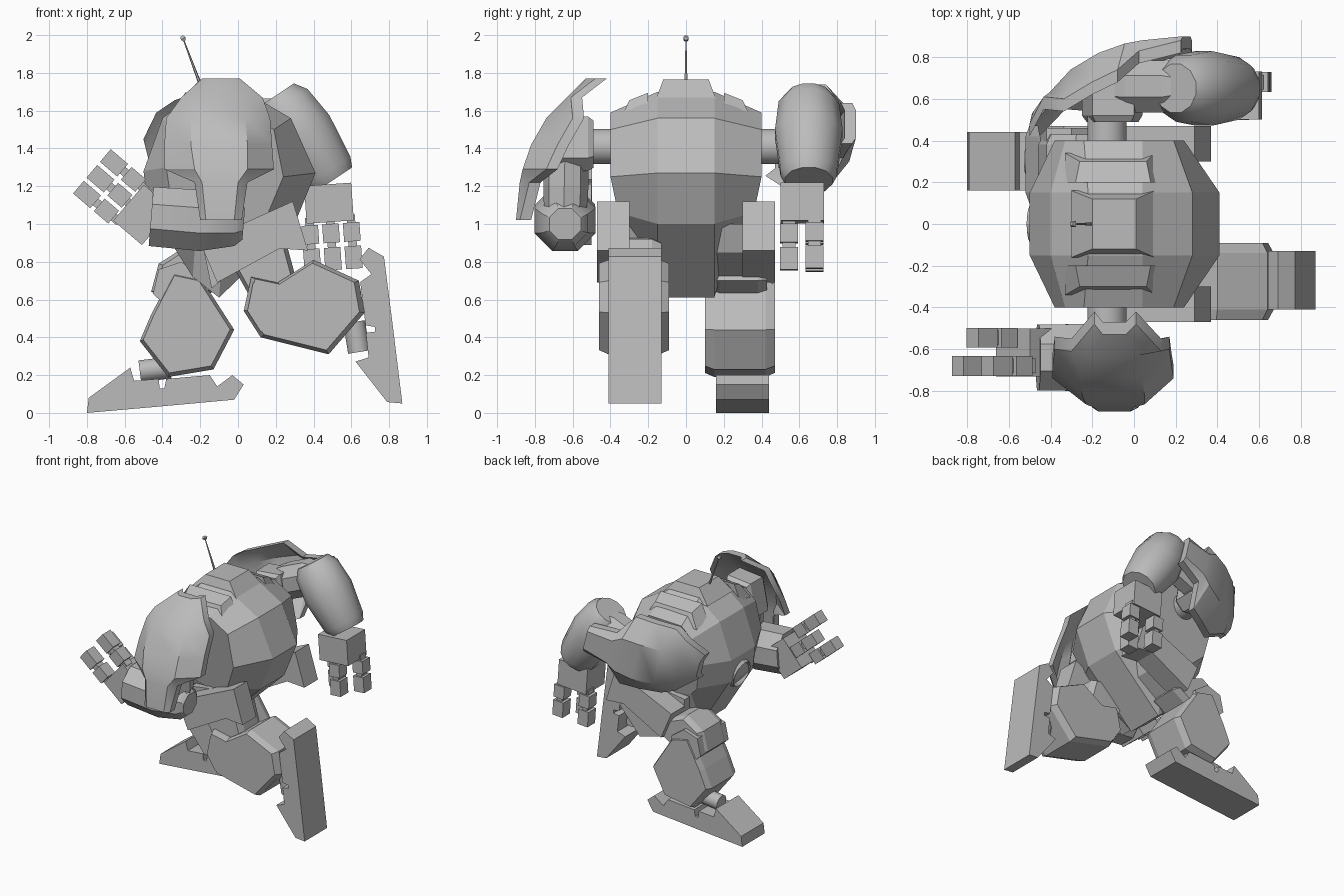
import bpy, bmesh, math
from mathutils import Vector, Matrix

if "Cube" in bpy.data.objects:
    bpy.data.objects.remove(bpy.data.objects["Cube"])

grey = bpy.data.materials.new("armour grey")
grey.use_nodes = True
grey.diffuse_color = (0.5, 0.5, 0.5, 1)
grey.node_tree.nodes["Principled BSDF"].inputs["Base Color"].default_value = (0.5, 0.5, 0.5, 1)


def finish(name, bm, smooth=False):
    bmesh.ops.recalc_face_normals(bm, faces=bm.faces)
    mesh = bpy.data.meshes.new(name)
    bm.to_mesh(mesh)
    bm.free()
    mesh.materials.append(grey)
    ob = bpy.data.objects.new(name, mesh)
    bpy.context.collection.objects.link(ob)
    if smooth:
        bpy.ops.object.select_all(action="DESELECT")
        ob.select_set(True)
        bpy.context.view_layer.objects.active = ob
        bpy.ops.object.shade_smooth_by_angle(angle=math.radians(32))


def loft(name, rings, smooth=False):
    """Skin closed rings of points and cap both ends."""
    bm = bmesh.new()
    rows = [[bm.verts.new(p) for p in ring] for ring in rings]
    n = len(rows[0])
    for a, b in zip(rows, rows[1:]):
        for i in range(n):
            j = (i + 1) % n
            bm.faces.new((a[i], a[j], b[j], b[i]))
    bm.faces.new(rows[0])
    bm.faces.new(rows[-1])
    finish(name, bm, smooth)


def prism(name, pts, y0, y1, chamfer=0.0, inset=0.86):
    """Extrude a side profile along y, with optional chamfered sides."""
    cx = sum(p[0] for p in pts) / len(pts)
    cz = sum(p[1] for p in pts) / len(pts)
    steps = [(y0, 1), (y1, 1)]
    if chamfer:
        steps = [(y0, inset), (y0 + chamfer, 1), (y1 - chamfer, 1), (y1, inset)]
    loft(name, [[(cx + (x - cx) * s, y, cz + (z - cz) * s) for x, z in pts]
                for y, s in steps])


def barrel(name, a, b, radii, sides=8, smooth=False):
    """Tube from a to b; radii are (position along tube, radius)."""
    a, b = Vector(a), Vector(b)
    rot = (b - a).to_track_quat("Z", "Y")
    rings = []
    for t, r in radii:
        ring = []
        for i in range(sides):
            ang = (i + 0.5) * math.tau / sides
            ring.append(a.lerp(b, t) + rot @ Vector((r * math.cos(ang), r * math.sin(ang), 0)))
        rings.append(ring)
    loft(name, rings, smooth)


# Torso: side outline of the centre strip, and of the flatter flanks
centre = [(-.22, 1.7), (.04, 1.7), (.28, 1.56), (.41, 1.27), (.3, 1.0),
          (-.1, .61), (-.24, .72), (-.48, 1.1), (-.5, 1.28), (-.4, 1.56)]
flank = [(-.24, 1.58), (.04, 1.59), (.19, 1.5), (.24, 1.25), (.16, 1.06),
         (-.08, .95), (-.22, .98), (-.35, 1.1), (-.38, 1.3), (-.33, 1.5)]
side = [.4, .4, .4, .4, .36, .25, .25, .36, .4, .4]
loft("torso", [
    [(x, -w, z) for (x, z), w in zip(flank, side)],
    [(x, -.15, z) for x, z in centre],
    [(x, .15, z) for x, z in centre],
    [(x, w, z) for (x, z), w in zip(flank, side)]])
loft("top_hatch", [[(-.3, -.16, 1.66), (.1, -.16, 1.66), (.1, .16, 1.66), (-.3, .16, 1.66)],
                   [(-.2, -.12, 1.765), (.01, -.12, 1.765), (.01, .12, 1.765), (-.2, .12, 1.765)]])
for s, tag in ((-1, "right"), (1, "left")):
    loft(tag + "_top_vent", [
        [(-.33, s * .2, 1.58), (.12, s * .2, 1.6), (.1, s * .34, 1.57), (-.33, s * .34, 1.55)],
        [(-.28, s * .2, 1.695), (.08, s * .2, 1.695), (.06, s * .3, 1.655), (-.26, s * .3, 1.65)]])

# Round hatch on the chest
bm = bmesh.new()
bmesh.ops.create_cone(bm, cap_ends=True, segments=16, radius1=.13, radius2=.1, depth=.06)
top = max(bm.faces, key=lambda f: f.calc_center_median().z)
bmesh.ops.inset_region(bm, faces=[top], thickness=.02)
bmesh.ops.translate(bm, verts=top.verts, vec=(0, 0, -.03))
bm.transform(Matrix.Translation((-.46, 0, 1.12)) @ Matrix.Rotation(math.radians(-105), 4, "Y"))
finish("chest_hatch", bm)

# Antenna
barrel("antenna", (-.2, 0, 1.74), (-.29, 0, 1.98), [(0, .009), (1, .003)], 6)
barrel("antenna_tip", (-.283, 0, 1.97), (-.298, 0, 1.995), [(0, .01), (.5, .02), (1, .01)], 4)

# Pelvis and hip blocks
prism("pelvis", [(-.2, .95), (.15, 1.0), (.1, .85), (-.14, .66)], -.3, .3)
for s, tag in ((-1, "right"), (1, "left")):
    prism(tag + "_hip_block", [(.29, 1.12), (.37, .86), (.22, .87), (-.11, .69), (-.2, .9)],
          *sorted((s * .3, s * .47)))
    barrel(tag + "_shoulder_axle", (-.13, s * .35, 1.41), (-.13, s * .56, 1.41),
           [(0, .095), (1, .095)], 16, True)
    prism(tag + "_shoulder_socket", [(-.25, 1.3), (-.2, 1.55), (.0, 1.57), (.04, 1.35), (-.03, 1.28)],
          *sorted((s * .49, s * .7)), chamfer=.03)


# Shoulder shields: rows of (height, four widths, edge depth, middle depth)
def shield(name, degrees, s):
    rows = [(1.77, (-.19, -.15, -.04, .01), .48, .53),
            (1.67, (-.3, -.22, .02, .13), .61, .63),
            (1.56, (-.38, -.25, .04, .17), .6, .74),
            (1.42, (-.39, -.25, .05, .18), .68, .82),
            (1.29, (-.39, -.23, .05, .19), .74, .865),
            (1.22, (-.23, -.19, .0, .05), .83, .88),
            (1.02, (-.2, -.17, -.02, .02), .88, .9)]
    pivot = Vector((-.12, 0, 1.41))
    spin = Matrix.Rotation(math.radians(-degrees), 3, "Y")
    bm = bmesh.new()
    grids = []
    for thick in (0, .06):
        g = [[bm.verts.new(pivot + spin @ (Vector((u, s * ((e if i in (0, 3) else m) - thick), w)) - pivot))
              for i, u in enumerate(us)] for w, us, e, m in rows]
        grids.append(g)
        for r in range(len(rows) - 1):
            for c in range(3):
                bm.faces.new((g[r][c], g[r][c + 1], g[r + 1][c + 1], g[r + 1][c]))
    rims = [[g[0][c] for c in range(4)] + [row[3] for row in g[1:]]
            + [g[-1][c] for c in (2, 1, 0)] + [row[0] for row in g[-2:0:-1]] for g in grids]
    for i in range(len(rims[0])):
        j = (i + 1) % len(rims[0])
        bm.faces.new((rims[0][i], rims[0][j], rims[1][j], rims[1][i]))
    finish(name, bm, True)


shield("right_shoulder_shield", 0, -1)
shield("left_shoulder_shield", 104, 1)

# Arms
barrel("right_upper_arm", (-.1, -.63, 1.5), (-.08, -.64, 1.0), [(0, .11), (.6, .12), (1, .11)])
barrel("right_forearm", (.03, -.64, 1.0), (-.46, -.64, 1.04),
       [(0, .09), (.08, .13), (.45, .175), (1, .17)], 8, True)
barrel("left_upper_arm", (-.1, .66, 1.43), (.25, .66, 1.58),
       [(0, .12), (.3, .135), (.8, .135), (1, .1)])
barrel("left_forearm", (.2, .65, 1.68), (.5, .65, 1.23),
       [(0, .12), (.12, .165), (.45, .185), (.9, .155), (1, .13)], 12, True)


# Hands: palm, two outer fingers and one opposing inner thumb, all jointed
def hand(name, base, tip, s):
    base, tip = Vector(base), Vector(tip)
    d = (tip - base).normalized()
    frame = Matrix(((d.y, 0, d.x, base.x), (0, 1, 0, s * .615), (-d.x, 0, d.y, base.y), (0, 0, 0, 1)))
    bm = bmesh.new()

    def box(center, size):
        bmesh.ops.create_cube(bm, size=1, matrix=frame @ Matrix.Translation(center)
                              @ Matrix.Diagonal((*size, 1)))

    box((0, 0, .09), (.25, .23, .2))
    for col, row in ((-.11, .065), (.11, .065), (0, -.07)):
        box((col, s * row, .25), (.088, .095, .1))
        box((col, s * row, .385), (.088, .095, .12))
        for z in (.195, .31):
            box((col, s * row, z), (.045, .07, .07))
    finish(name, bm)


hand("right_hand", (-.435, .99), (-.775, 1.28), -1)
hand("left_hand", (.475, 1.2), (.505, .775), 1)

# Right leg, trailing
prism("right_thigh", [(-.04, .8), (.03, .93), (.25, .92), (.31, .7), (.2, .58), (.06, .62)],
      -.39, -.13, .05)
prism("right_shin", [(.03, .54), (.07, .72), (.21, .69), (.4, .81), (.64, .7),
                     (.67, .53), (.48, .31), (.12, .4)], -.46, -.09, .05, .92)
prism("right_knee_cap", [(.05, .54), (.08, .69), (.19, .68), (.27, .58), (.22, .43), (.12, .43)],
      -.46, -.09)

# Left leg, leading
prism("left_thigh", [(-.46, .64), (-.42, .79), (-.28, .88), (-.12, .82), (-.04, .7), (-.2, .6)],
      .13, .43, .05)
prism("left_shin", [(-.34, .75), (-.2, .72), (-.02, .44), (-.13, .23), (-.37, .19),
                    (-.52, .38), (-.46, .52)], .1, .47, .05, .92)
prism("left_knee_cap", [(-.45, .63), (-.42, .76), (-.3, .8), (-.19, .72), (-.2, .57), (-.33, .52)],
      .11, .46)


# Feet: one profile from toe to heel plus an ankle roller, turned into place
def foot(tag, tip, degrees, y0, y1):
    profile = [(0, 0), (.01, .08), (.23, .24), (.25, .17), (.38, .18), (.385, .13), (.41, .13),
               (.42, .18), (.65, .2), (.69, .14), (.77, .2), (.83, .15), (.78, .07), (.4, .035)]
    c, s = math.cos(math.radians(degrees)), math.sin(math.radians(degrees))

    def turn(x, z):
        return tip[0] + x * c - z * s, tip[1] + x * s + z * c

    prism(tag + "_foot", [turn(x, z) for x, z in profile], y0, y1)
    (ax, az), (bx, bz) = turn(.28, .22), turn(.44, .24)
    mid = (y0 + y1) / 2
    barrel(tag + "_ankle", (ax, mid, az), (bx, mid, bz), [(0, .06), (1, .06)], 12, True)


foot("left", (-.8, 0), 0, .16, .44)
foot("right", (.87, .05), 92, -.41, -.13)
